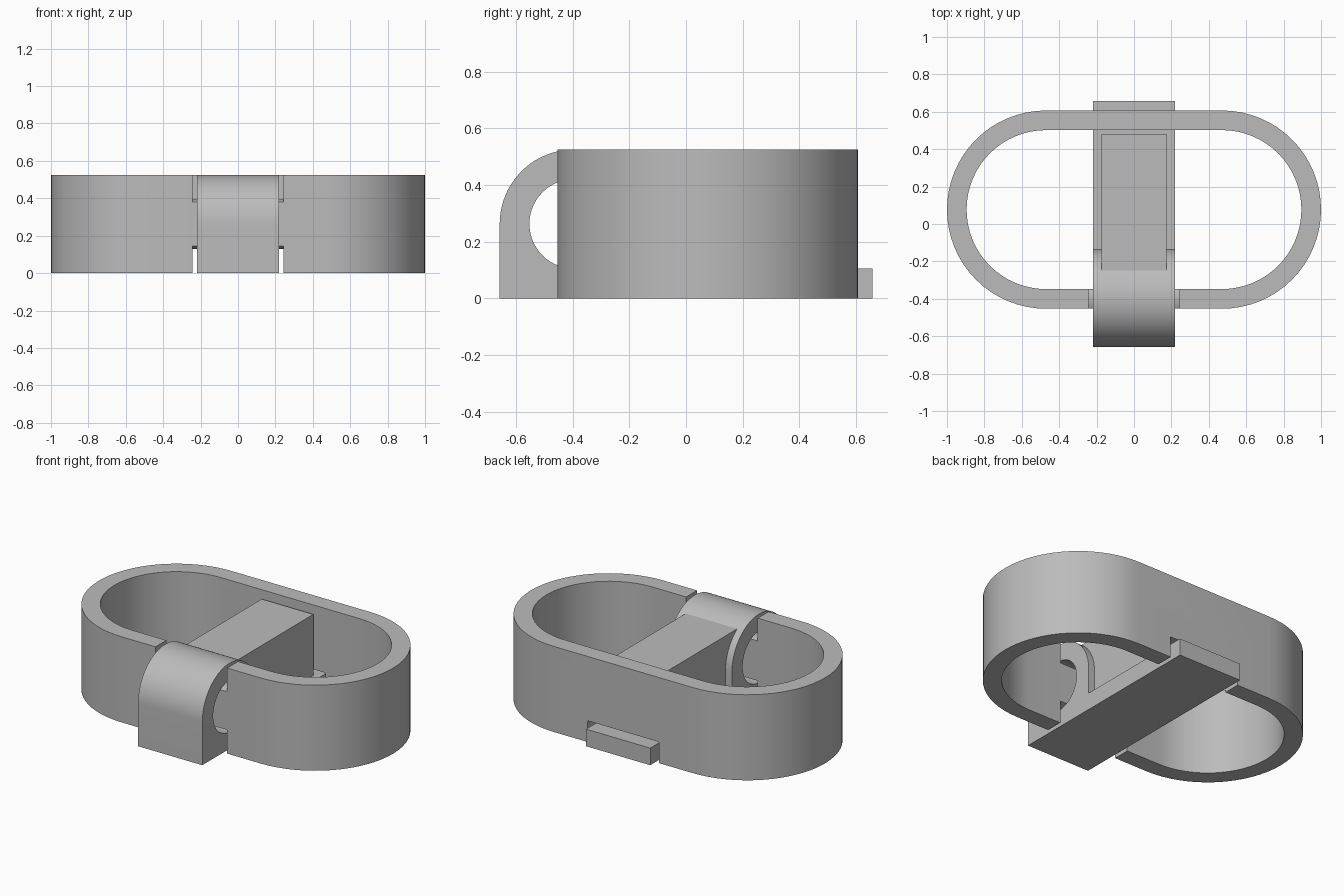
import bpy, bmesh
from math import cos, sin, pi, acos, sqrt
from mathutils import Vector

cube = bpy.data.objects.get("Cube")
if cube:
    bpy.data.objects.remove(cube, do_unlink=True)

grey = bpy.data.materials.new("plain grey")
grey.use_nodes = True
colour = (0.5, 0.5, 0.5, 1)
grey.diffuse_color = colour
grey.node_tree.nodes["Principled BSDF"].inputs["Base Color"].default_value = colour

HEIGHT = 0.525
WALL = 0.105
RING_Y = 0.077            # centre line of the band
RADIUS = 0.53             # outer end radius of the band
PIN_Y, PIN_Z = -0.395, 0.263
LOOP_R = 0.2625
HALF = 0.218              # half width of the tongue
GAP = 0.025


def arc(cx, cy, r, start, end, steps=32):
    angles = [start + (end - start) * i / steps for i in range(steps + 1)]
    return [(cx + r * cos(a), cy + r * sin(a)) for a in angles]


def prism(name, outline, low, high, axis):
    """Extrude a closed outline: (x, y) along z, or (y, z) along x."""
    place = (lambda p, t: (p[0], p[1], t)) if axis == "z" else (lambda p, t: (t, p[0], p[1]))
    bm = bmesh.new()
    face = bm.faces.new([bm.verts.new(place(p, low)) for p in outline])
    moved = bmesh.ops.extrude_face_region(bm, geom=[face])["geom"]
    shift = Vector(place((0, 0), high - low))
    bmesh.ops.translate(bm, vec=shift, verts=[v for v in moved if isinstance(v, bmesh.types.BMVert)])
    bmesh.ops.recalc_face_normals(bm, faces=bm.faces)
    mesh = bpy.data.meshes.new(name)
    bm.to_mesh(mesh)
    bm.free()
    mesh.materials.append(grey)
    obj = bpy.data.objects.new(name, mesh)
    bpy.context.collection.objects.link(obj)
    return obj


def rect(a0, a1, b0, b1):
    return [(a0, b0), (a1, b0), (a1, b1), (a0, b1)]


def activate(obj):
    bpy.ops.object.select_all(action="DESELECT")
    obj.select_set(True)
    bpy.context.view_layer.objects.active = obj


def cut(obj, cutter):
    cutter.hide_render = True
    mod = obj.modifiers.new("cut", "BOOLEAN")
    mod.operation, mod.solver, mod.object = "DIFFERENCE", "EXACT", cutter
    activate(obj)
    bpy.ops.object.modifier_apply(modifier=mod.name)
    bpy.data.objects.remove(cutter, do_unlink=True)


def stadium(r):
    straight = 1 - RADIUS
    return arc(straight, RING_Y, r, -pi / 2, pi / 2) + arc(-straight, RING_Y, r, pi / 2, 3 * pi / 2)


# Oval band with a front opening and a low slot at the back
band = prism("oval_band", stadium(RADIUS), 0, HEIGHT, "z")
cut(band, prism("inner_cutter", stadium(RADIUS - WALL), -0.1, HEIGHT + 0.1, "z"))
opening = HALF + GAP
cut(band, prism("front_cutter", rect(-opening, opening, -0.6, -0.2), -0.1, HEIGHT + 0.1, "z"))
cut(band, prism("back_cutter", rect(0.4, 0.7, -0.1, WALL + GAP), -opening, opening, "x"))

# Hinge pin: a round bar trimmed to the wall thickness
pin_r = 0.131
front = RING_Y - RADIUS - PIN_Y
back = front + WALL
a_front, a_back = acos(front / pin_r), acos(back / pin_r)
pin_outline = (arc(PIN_Y, PIN_Z, pin_r, a_back, a_front, 12)
               + arc(PIN_Y, PIN_Z, pin_r, -a_front, -a_back, 12))
pin = prism("hinge_pin", pin_outline, -opening, opening, "x")

# Tongue: flat base plate with a loop around the pin
tongue_outline = [(-0.6575, 0), (0.6575, 0), (0.6575, WALL), (PIN_Y + LOOP_R, WALL)]
tongue_outline += arc(PIN_Y, PIN_Z, LOOP_R, 0, pi, 40)
tongue = prism("looped_tongue", tongue_outline, -HALF, HALF, "x")
hole = arc(PIN_Y, PIN_Z, LOOP_R - WALL, 0, 2 * pi, 56)[:-1]
cut(tongue, prism("hole_cutter", hole, -0.5, 0.5, "x"))

# Raised block standing on the tongue behind the loop
top = 0.48
meet = PIN_Y + sqrt(LOOP_R ** 2 - (top - PIN_Z) ** 2)
block_outline = [(-0.2, 0.08), (0.48, 0.08), (0.48, top), (meet, top), (-0.2, PIN_Z)]
block = prism("raised_block", block_outline, -0.175, 0.175, "x")

for part in (band, pin, tongue, block):
    activate(part)
    bpy.ops.object.shade_smooth_by_angle()
